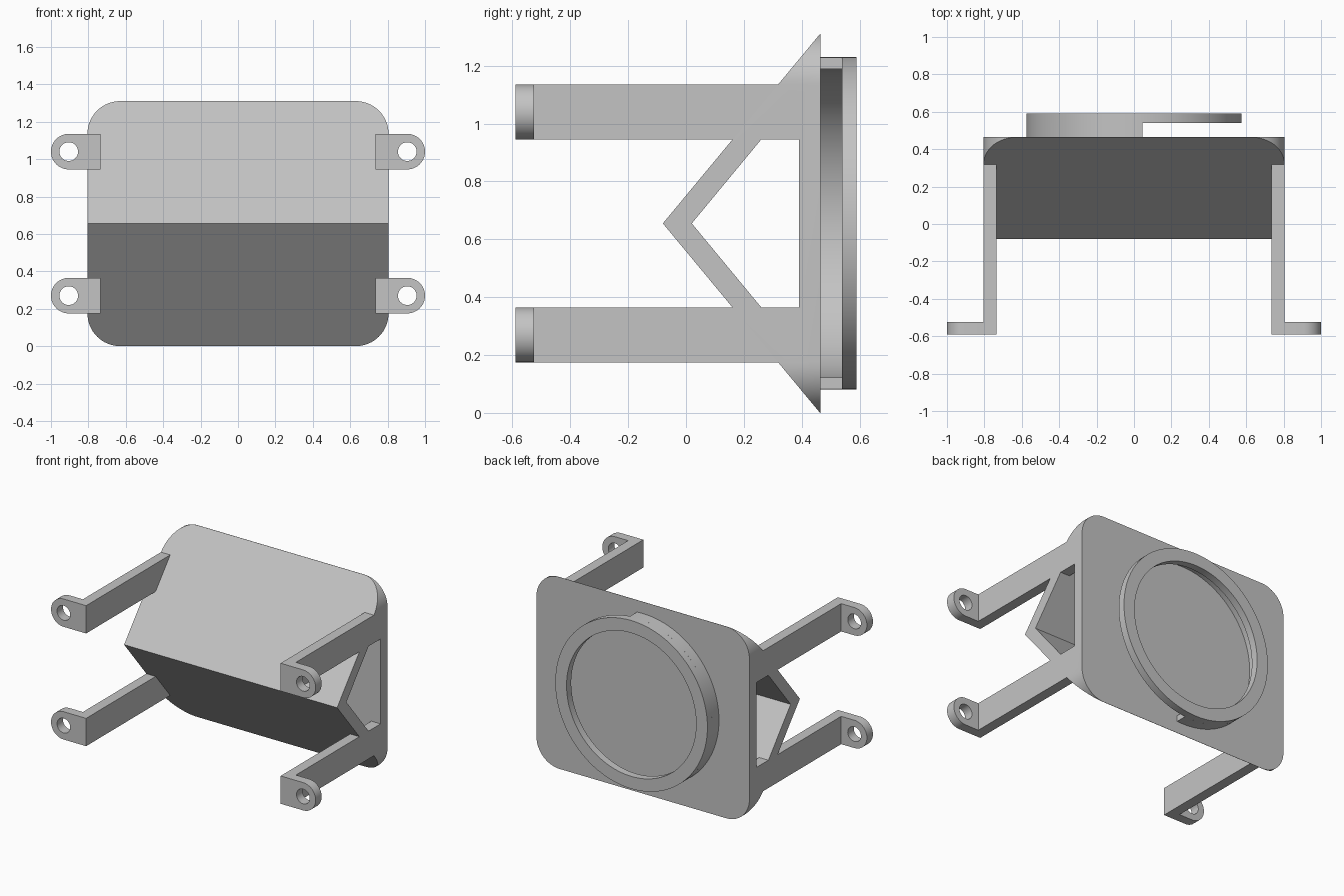
import bpy
import bmesh
from math import acos, cos, pi, sin, radians

if "Cube" in bpy.data.objects:
    bpy.data.objects.remove(bpy.data.objects["Cube"], do_unlink=True)

GREY = (0.55, 0.55, 0.55, 1)
mat = bpy.data.materials.new("plain grey")
mat.use_nodes = True
mat.diffuse_color = GREY
mat.node_tree.nodes["Principled BSDF"].inputs["Base Color"].default_value = GREY

MID_Z = 0.655
HALF_W = 0.805
BACK = 0.465


def prism(name, outline, axis, lo, hi):
    """Extrude an outline along x (points are y, z) or along y (points are x, z)."""
    bm = bmesh.new()
    place = (lambda p: (lo, p[0], p[1])) if axis == "x" else (lambda p: (p[0], lo, p[1]))
    face = bm.faces.new([bm.verts.new(place(p)) for p in outline])
    moved = bmesh.ops.extrude_face_region(bm, geom=[face])["geom"]
    step = (hi - lo, 0, 0) if axis == "x" else (0, hi - lo, 0)
    bmesh.ops.translate(bm, vec=step, verts=[g for g in moved if isinstance(g, bmesh.types.BMVert)])
    bmesh.ops.recalc_face_normals(bm, faces=bm.faces)
    mesh = bpy.data.meshes.new(name)
    bm.to_mesh(mesh)
    bm.free()
    mesh.materials.append(mat)
    obj = bpy.data.objects.new(name, mesh)
    bpy.context.collection.objects.link(obj)
    return obj


def arc(cx, cz, r, start, end, steps):
    angles = [start + (end - start) * i / steps for i in range(steps + 1)]
    return [(cx + r * cos(a), cz + r * sin(a)) for a in angles]


def circle(cx, cz, r, steps):
    return arc(cx, cz, r, 0, 2 * pi, steps)[:-1]


def activate(obj):
    bpy.ops.object.select_all(action="DESELECT")
    obj.select_set(True)
    bpy.context.view_layer.objects.active = obj


def combine(obj, tool, operation):
    """Apply a boolean and discard the helper object."""
    tool.hide_render = True
    mod = obj.modifiers.new("cut", "BOOLEAN")
    mod.operation = operation
    mod.solver = "EXACT"
    mod.object = tool
    activate(obj)
    bpy.ops.object.modifier_apply(modifier=mod.name)
    bpy.data.objects.remove(tool, do_unlink=True)


def smooth(obj):
    activate(obj)
    bpy.ops.object.shade_smooth_by_angle(angle=radians(30))


# Wedge body: a V with rounded outer corners and a tunnel from side to side
e = 0.002
body = prism("wedge_body", [(-0.08, MID_Z), (BACK, -e), (BACK, 2 * MID_Z + e)], "x", -0.9, 0.9)
R = 0.175
cx, cz = HALF_W - R, MID_Z - R
corners = [(cx, cz), (-cx, cz), (-cx, -cz), (cx, -cz)]
rounded = []
for i, (x, z) in enumerate(corners):
    rounded += arc(x, MID_Z + z, R, i * pi / 2, (i + 1) * pi / 2, 16)
combine(body, prism("corner_cutter", rounded, "y", -0.3, 0.7), "INTERSECT")
tunnel = [(0.02, MID_Z), (0.39, MID_Z - 0.447), (0.39, MID_Z + 0.447)]
combine(body, prism("tunnel_cutter", tunnel, "x", -1, 1), "DIFFERENCE")
smooth(body)

# Back ring: a thin wall with one side open, under a wider full lip
OUT, IN, GAP_X = 0.575, 0.535, 0.045
a, b = acos(GAP_X / OUT), acos(GAP_X / IN)
wall = prism("ring_wall", arc(0, MID_Z, OUT, a, 2 * pi - a, 64)
             + arc(0, MID_Z, IN, 2 * pi - b, b, 64), "y", BACK, 0.54)
smooth(wall)
lip = prism("ring_lip", circle(0, MID_Z, OUT, 96), "y", 0.54, 0.59)
combine(lip, prism("lip_cutter", circle(0, MID_Z, 0.49, 96), "y", 0.5, 0.7), "DIFFERENCE")
smooth(lip)

# Four arms, each with a rounded mounting tab that has a screw hole
H = 0.095
INNER, TAB_X = 0.735, 0.905
for side, s in (("left", 1), ("right", -1)):
    for level, z in (("lower", 0.27), ("upper", 1.04)):
        bar = [(s * INNER, z - H), (s * HALF_W, z - H), (s * HALF_W, z + H), (s * INNER, z + H)]
        prism(f"{side}_{level}_arm", bar, "y", -0.525, 0.42)
        shape = [(INNER, z + H), (INNER, z - H)] + arc(TAB_X, z, H, -pi / 2, pi / 2, 24)
        tab = prism(f"{side}_{level}_tab", [(s * x, h) for x, h in shape], "y", -0.59, -0.525)
        hole = prism("hole_cutter", circle(s * TAB_X, z, 0.05, 32), "y", -0.7, -0.4)
        combine(tab, hole, "DIFFERENCE")
        smooth(tab)
